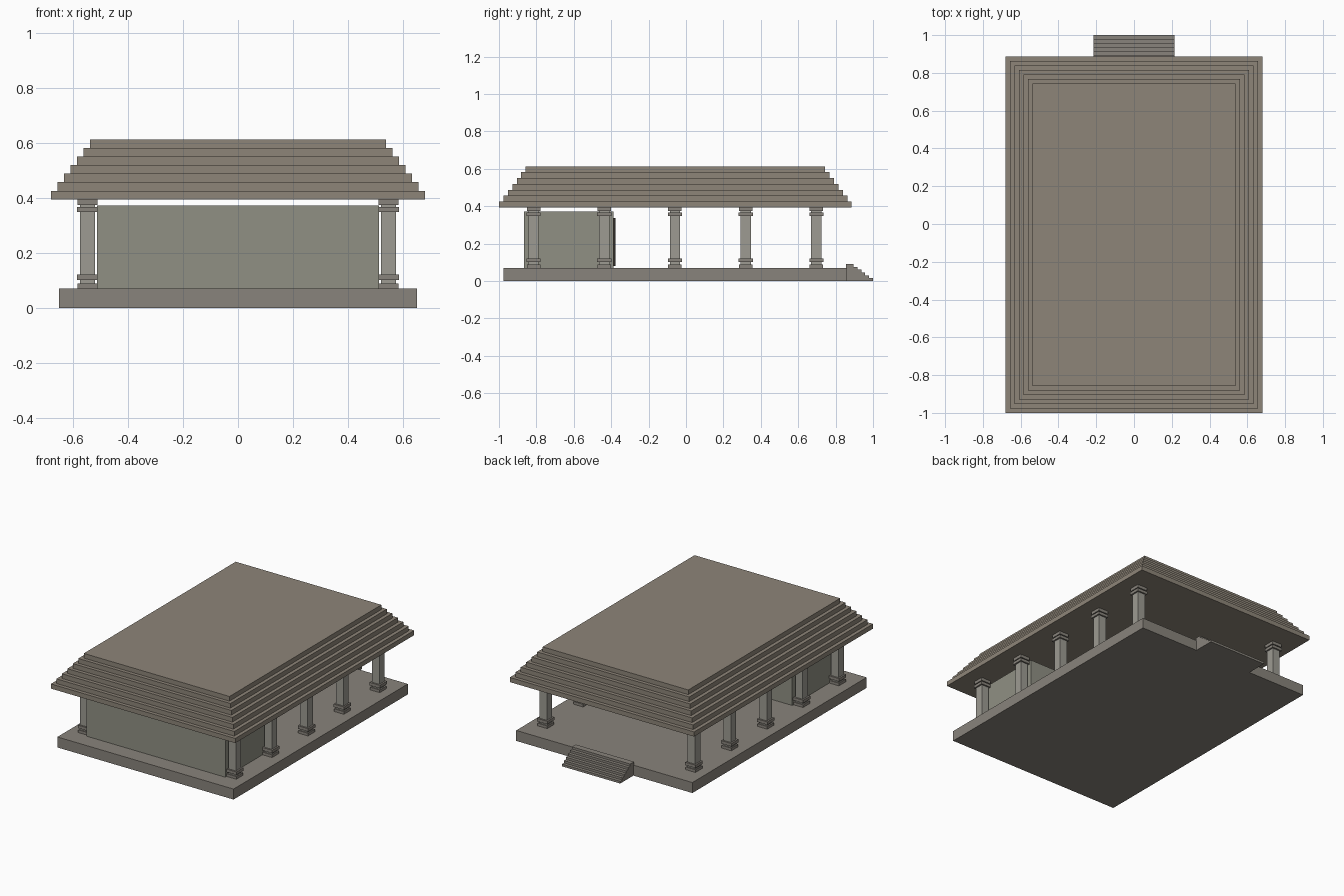
import bpy

if "Cube" in bpy.data.objects:
    bpy.data.objects.remove(bpy.data.objects["Cube"])

YC = -0.057  # centre of the building along y


def material(name, rgb):
    m = bpy.data.materials.new(name)
    m.diffuse_color = (*rgb, 1)
    m.use_nodes = True
    m.node_tree.nodes["Principled BSDF"].inputs["Base Color"].default_value = m.diffuse_color
    return m


STONE = material("stone", (0.25, 0.23, 0.20))
WALL = material("wall", (0.28, 0.28, 0.23))
SHAFT = material("shaft", (0.34, 0.33, 0.29))
ROOF = material("roof", (0.27, 0.235, 0.19))
DARK = material("dark_wood", (0.03, 0.025, 0.02))


def box(name, x, y, z, mat):
    """Box from (min, max) ranges on each axis."""
    bpy.ops.mesh.primitive_cube_add(size=1, location=[sum(r) / 2 for r in (x, y, z)])
    ob = bpy.context.object
    ob.name = name
    ob.scale = [r[1] - r[0] for r in (x, y, z)]
    ob.data.materials.append(mat)
    return ob


def block(name, cx, cy, hx, hy, z, mat):
    return box(name, (cx - hx, cx + hx), (cy - hy, cy + hy), z, mat)


# Platform
block("platform", 0, YC, 0.65, 0.918, (0, 0.07), STONE)

# Front stairs, each step reaching back into the platform
for i in range(6):
    box(f"step_{i}", (-0.215, 0.215), (0.855, 1.0 - 0.021 * i),
        (0.015 * i, 0.015 * (i + 1)), STONE)

# Inner chamber with its door
box("chamber", (-0.512, 0.512), (-0.865, -0.388), (0.07, 0.372), WALL)
box("door", (-0.12, 0.12), (-0.39, -0.377), (0.08, 0.337), DARK)

# Columns with double base and capital slabs
SLABS = [("plinth", 0.036, 0.07, 0.088), ("base_ring", 0.038, 0.1, 0.12),
         ("neck_ring", 0.038, 0.348, 0.367), ("capital", 0.036, 0.374, 0.395)]
for side in (-1, 1):
    for j in range(5):
        cx, cy = side * 0.547, -0.815 + 0.378 * j
        block("column_shaft", cx, cy, 0.0275, 0.0275, (0.07, 0.395), SHAFT)
        for name, h, z0, z1 in SLABS:
            block("column_" + name, cx, cy, h, h, (z0, z1), STONE)

# Stepped roof
for i in range(7):
    inset = 0.0238 * i
    block(f"roof_tier_{i}", 0, YC, 0.68 - inset, 0.943 - inset,
          (0.394 + 0.0312 * i, 0.394 + 0.0312 * (i + 1)), ROOF)
